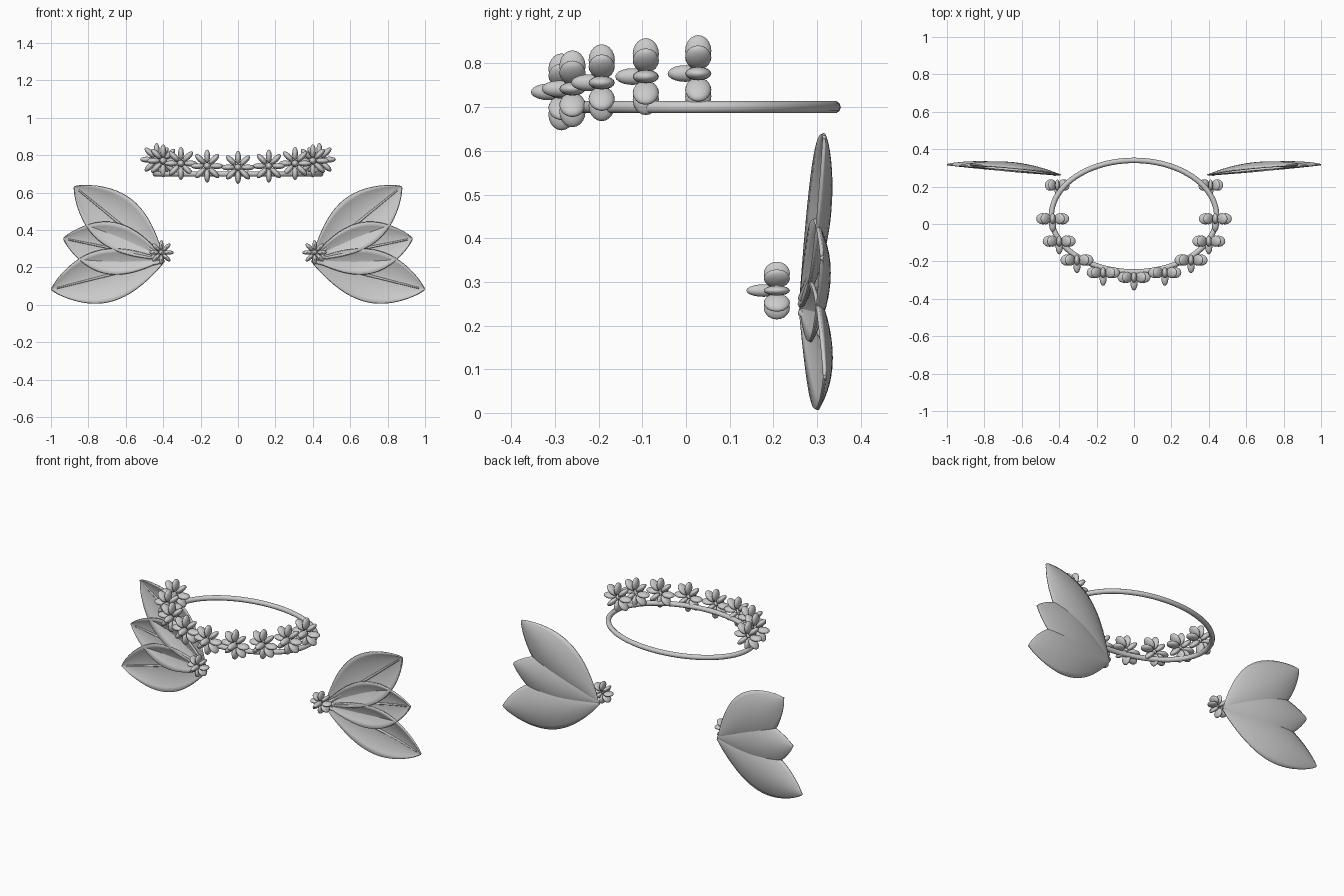
import bpy, bmesh
from math import sin, cos, pi, radians
from mathutils import Matrix, Vector

if "Cube" in bpy.data.objects:
    bpy.data.objects.remove(bpy.data.objects["Cube"])


def finish(name, bm, angle=50):
    bmesh.ops.recalc_face_normals(bm, faces=bm.faces[:])
    me = bpy.data.meshes.new(name)
    bm.to_mesh(me)
    bm.free()
    ob = bpy.data.objects.new(name, me)
    bpy.context.collection.objects.link(ob)
    for o in bpy.context.selected_objects:
        o.select_set(False)
    ob.select_set(True)
    bpy.context.view_layer.objects.active = ob
    bpy.ops.object.shade_smooth_by_angle(angle=radians(angle))
    return ob


def flower(name, pos, r, petals=8):
    """Ring of ellipsoid petals facing -y with a pointed centre."""
    bm = bmesh.new()
    k = r / 0.088
    for i in range(petals):
        m = (Matrix.Translation(pos) @ Matrix.Rotation(2 * pi * i / petals, 4, 'Y')
             @ Matrix.Translation((0, 0, 0.052 * k))
             @ Matrix.Diagonal((0.0155 * k, 0.03, 0.036 * k, 1)))
        bmesh.ops.create_uvsphere(bm, u_segments=16, v_segments=10, radius=1, matrix=m)
    m = (Matrix.Translation(Vector(pos) + Vector((0, -0.03, 0)))
         @ Matrix.Diagonal((0.019 * k, 0.04, 0.019 * k, 1)))
    bmesh.ops.create_uvsphere(bm, u_segments=16, v_segments=10, radius=1, matrix=m)
    finish(name, bm)


def leaf(name, side, base, tip, half):
    """Cupped leaf, rims forward, with a tapered midrib on the front."""
    bx, bz = base
    d = Vector((tip[0] - bx, tip[1] - bz))
    length = d.length
    d.normalize()

    def point(t, s, off=0.0):
        w = max(sin(pi * t ** 1.1), 0.0) ** 0.8 if 0 < t < 1 else 0.0
        w = max(w, 0.03)
        a, p = t * length, s * w * half
        y = 0.262 + 0.088 * a + 0.036 * w * (1 - s * s) + off
        return Vector((side * (bx + d.x * a - d.y * p), y, bz + d.y * a + d.x * p))

    n, m = 32, 12
    bm = bmesh.new()
    rows = [[bm.verts.new(point(0.5 - 0.5 * cos(pi * i / n), 2 * j / m - 1))
             for j in range(m + 1)] for i in range(n + 1)]
    for i in range(n):
        for j in range(m):
            bm.faces.new((rows[i][j], rows[i + 1][j], rows[i + 1][j + 1], rows[i][j + 1]))
    ob = finish(name, bm)
    sol = ob.modifiers.new("thickness", 'SOLIDIFY')
    sol.thickness = 0.008
    sol.offset = 0
    # midrib
    pts = [point(0.04 + 0.91 * i / 16, 0, -0.005) for i in range(17)]
    tube(name + "_midrib", pts, 0.009, False, [1 - 0.5 * i / 16 for i in range(17)])


def tube(name, pts, r, cyclic, radii=None):
    cu = bpy.data.curves.new(name, 'CURVE')
    cu.dimensions = '3D'
    cu.bevel_depth = r
    cu.bevel_resolution = 3
    cu.use_fill_caps = True
    sp = cu.splines.new('POLY')
    sp.points.add(len(pts) - 1)
    for i, p in enumerate(pts):
        sp.points[i].co = (*p, 1)
        sp.points[i].radius = radii[i] if radii else 1
    sp.use_cyclic_u = cyclic
    sp.use_smooth = True
    ob = bpy.data.objects.new(name, cu)
    bpy.context.collection.objects.link(ob)


# headband ring
tube("headband", [(0.442 * cos(2 * pi * i / 96), 0.042 + 0.298 * sin(2 * pi * i / 96), 0.70)
                  for i in range(96)], 0.0145, True)

# crown flowers
flower("crown_flower_centre", (0, -0.285, 0.735), 0.088)
crown = [(0.165, -0.26, 0.742), (0.305, -0.193, 0.756), (0.40, -0.092, 0.77), (0.435, 0.028, 0.777)]

for side, label in ((1, "right"), (-1, "left")):
    for i, (x, y, z) in enumerate(crown):
        flower(f"crown_flower_{label}_{i}", (side * x, y, z), 0.088)
    # side fans with a small flower at the root
    flower(f"fan_flower_{label}", (side * 0.41, 0.208, 0.28), 0.066)
    leaf(f"upper_leaf_{label}", side, (0.40, 0.245), (0.875, 0.632), 0.14)
    leaf(f"middle_leaf_{label}", side, (0.395, 0.245), (0.933, 0.355), 0.138)
    leaf(f"lower_leaf_{label}", side, (0.393, 0.235), (0.998, 0.082), 0.14)
